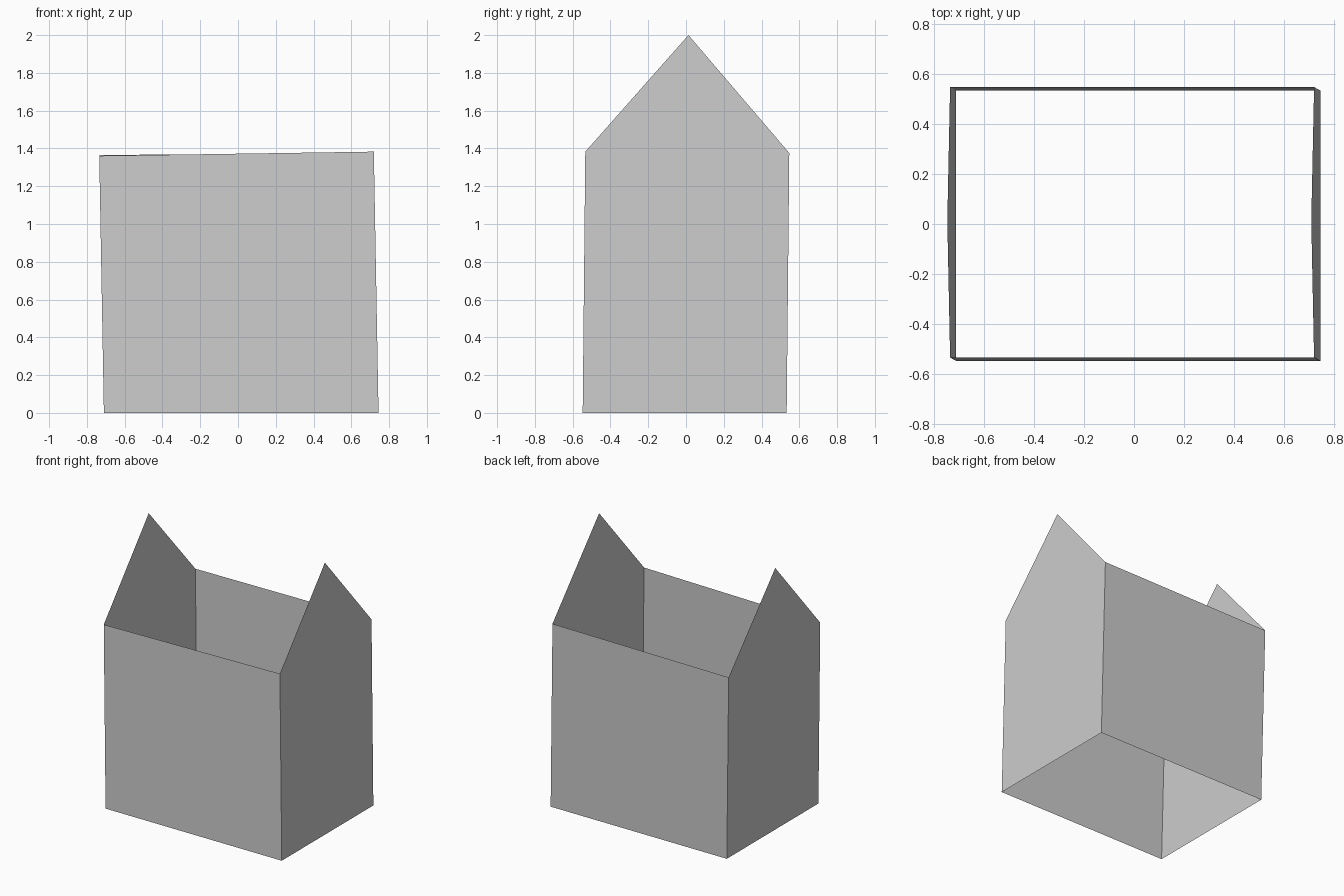
import bpy

if "Cube" in bpy.data.objects:
    bpy.data.objects.remove(bpy.data.objects["Cube"])

grey = bpy.data.materials.new("light grey")
grey.diffuse_color = (0.604, 0.604, 0.604, 1)
grey.use_nodes = True
grey.node_tree.nodes["Principled BSDF"].inputs["Base Color"].default_value = grey.diffuse_color

# The open shell leans slightly left and back: shift per unit of height
LEAN_X, LEAN_Y = -0.018, 0.010
HALF_W, HALF_D = 0.727, 0.540
BASE_X, BASE_Y = 0.017, -0.007


def lean(x, y, z):
    return (x + BASE_X + LEAN_X * z, y + BASE_Y + LEAN_Y * z, z)


def panel(name, points):
    """One flat wall without thickness, from its outline."""
    mesh = bpy.data.meshes.new(name)
    mesh.from_pydata([lean(*p) for p in points], [], [list(range(len(points)))])
    mesh.materials.append(grey)
    mesh.update()
    obj = bpy.data.objects.new(name, mesh)
    bpy.context.collection.objects.link(obj)


# Eave heights at the corners: (side, depth)
eave = {(-1, -1): 1.361, (1, -1): 1.383, (-1, 1): 1.365, (1, 1): 1.376}
peak = {-1: 1.98, 1: 2.0}

# Long walls, outlined so that they face outwards
for name, d in (("front_wall", -1), ("back_wall", 1)):
    a, b = d, -d
    panel(name, [(a * HALF_W, d * HALF_D, 0), (b * HALF_W, d * HALF_D, 0),
                 (b * HALF_W, d * HALF_D, eave[b, d]),
                 (a * HALF_W, d * HALF_D, eave[a, d])])

# End walls with pointed gables
for name, s in (("left_gable_wall", -1), ("right_gable_wall", 1)):
    x = s * HALF_W
    panel(name, [(x, -s * HALF_D, 0), (x, s * HALF_D, 0),
                 (x, s * HALF_D, eave[s, s]),
                 (x, 0, peak[s]),
                 (x, -s * HALF_D, eave[s, -s])])
